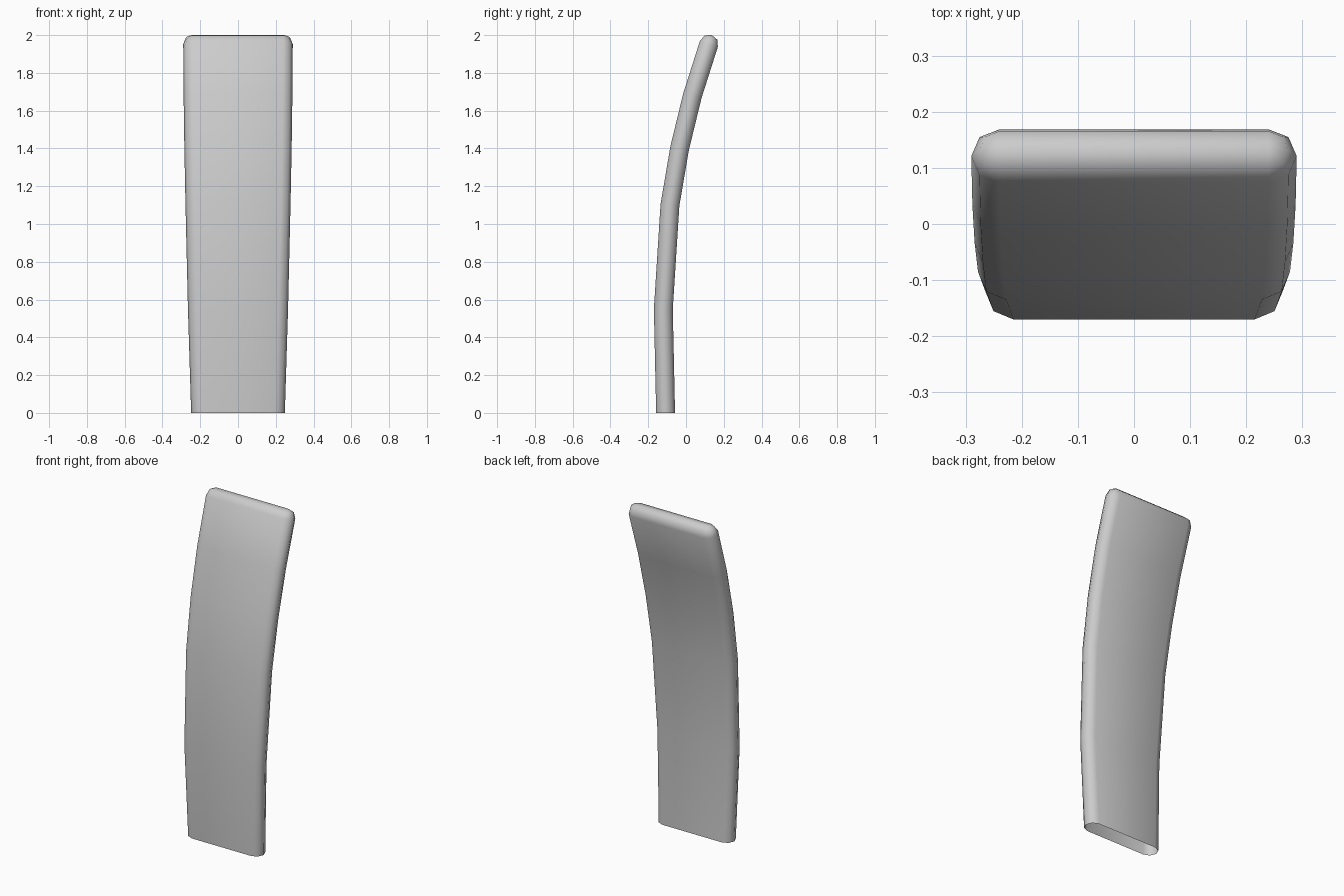
import bpy, bmesh, math
from mathutils import Vector

cube = bpy.data.objects.get("Cube")
if cube:
    bpy.data.objects.remove(cube, do_unlink=True)

grey = bpy.data.materials.new("light grey")
grey.use_nodes = True
colour = (0.6, 0.6, 0.6, 1)
grey.diffuse_color = colour
grey.node_tree.nodes["Principled BSDF"].inputs["Base Color"].default_value = colour

R = 0.05  # half thickness, also the edge rounding radius

# Centre line stations: y, z, half width
stations = [(-0.108, 0, 0.248), (-0.12, 0.55, 0.265), (-0.085, 1.1, 0.278),
            (-0.034, 1.4, 0.284), (0.034, 1.68, 0.288), (0.121, 1.953, 0.29)]


def ring(bm, centre, along, half_width, radius):
    """Flat-sided section with rounded ends, square to the centre line."""
    across = Vector((0, along.z, -along.y))
    verts = []
    for side in (1, -1):
        for k in range(5):
            a = side * (math.pi / 4 * k - math.pi / 2)
            x = side * (half_width - R + radius * math.cos(a))
            verts.append(bm.verts.new(
                centre + Vector((x, 0, 0)) + across * radius * math.sin(a)))
    return verts


bm = bmesh.new()
points = [Vector((0, y, z)) for y, z, w in stations]
rings = []
for i, p in enumerate(points):
    if i == 0:
        along = Vector((0, 0, 1))
    else:
        along = (points[min(i + 1, len(points) - 1)] - points[i - 1]).normalized()
    rings.append(ring(bm, p, along, stations[i][2], R))

# Rounded top edge, closing to a ridge
for angle in (math.pi / 4, math.pi / 2):
    rings.append(ring(bm, points[-1] + along * R * math.sin(angle), along,
                      stations[-1][2], R * math.cos(angle)))

# Skin between sections; the foot stays open
for low, high in zip(rings, rings[1:]):
    n = len(low)
    for j in range(n):
        k = (j + 1) % n
        bm.faces.new((low[j], low[k], high[k], high[j]))
bmesh.ops.remove_doubles(bm, verts=bm.verts, dist=0.0005)
bmesh.ops.recalc_face_normals(bm, faces=bm.faces)
for f in bm.faces:
    f.smooth = True

mesh = bpy.data.meshes.new("curved_panel")
bm.to_mesh(mesh)
bm.free()
mesh.materials.append(grey)
panel = bpy.data.objects.new("curved_panel", mesh)
bpy.context.collection.objects.link(panel)
